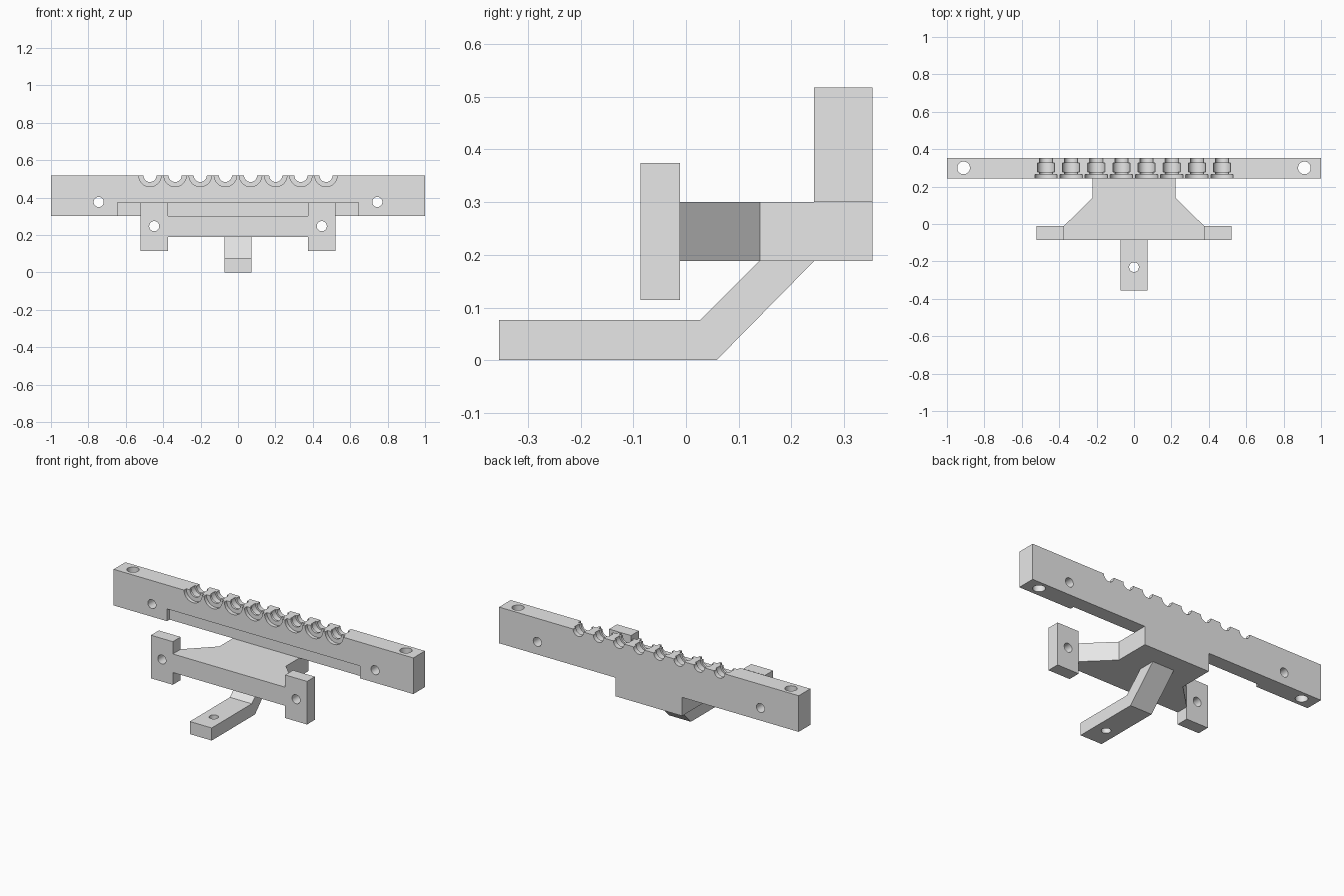
import bpy
import bmesh
from math import cos, sin, tau, radians

if "Cube" in bpy.data.objects:
    bpy.data.objects.remove(bpy.data.objects["Cube"])

grey = bpy.data.materials.new("plain grey")
grey.use_nodes = True
grey.diffuse_color = (0.8, 0.8, 0.8, 1)
grey.node_tree.nodes["Principled BSDF"].inputs["Base Color"].default_value = (0.8, 0.8, 0.8, 1)

# How a profile point (a, b) and a depth d map to x, y, z
PLACE = {
    "x": lambda a, b, d: (d, a, b),
    "y": lambda a, b, d: (a, d, b),
    "z": lambda a, b, d: (a, b, d),
}


def finish(bm, name):
    bmesh.ops.recalc_face_normals(bm, faces=bm.faces)
    mesh = bpy.data.meshes.new(name)
    bm.to_mesh(mesh)
    bm.free()
    mesh.materials.append(grey)
    obj = bpy.data.objects.new(name, mesh)
    bpy.context.collection.objects.link(obj)
    return obj


def loft(bm, rings):
    """Skin a stack of equal vertex rings and cap both ends."""
    rings = [[bm.verts.new(p) for p in ring] for ring in rings]
    for r, s in zip(rings, rings[1:]):
        n = len(r)
        for i in range(n):
            j = (i + 1) % n
            bm.faces.new((r[i], r[j], s[j], s[i]))
    bm.faces.new(rings[0])
    bm.faces.new(rings[-1])


def prism(name, axis, points, start, end):
    bm = bmesh.new()
    loft(bm, [[PLACE[axis](a, b, d) for a, b in points] for d in (start, end)])
    return finish(bm, name)


def rect(a0, a1, b0, b1):
    return [(a0, b0), (a1, b0), (a1, b1), (a0, b1)]


def mirrored(half):
    """Complete an outline across its first coordinate."""
    return half + [(-a, b) for a, b in reversed(half)]


def turned(name, axis, centres, profile, sides=40):
    """Round cutters; profile lists (radius, depth)."""
    bm = bmesh.new()
    for ca, cb in centres:
        loft(bm, [[PLACE[axis](ca + r * cos(tau * (i + 0.5) / sides),
                               cb + r * sin(tau * (i + 0.5) / sides), d)
                   for i in range(sides)] for r, d in profile])
    return finish(bm, name)


def cut(obj, cutter):
    cutter.hide_render = True
    mod = obj.modifiers.new("cut", "BOOLEAN")
    mod.operation = "DIFFERENCE"
    mod.solver = "EXACT"
    mod.object = cutter
    bpy.context.view_layer.objects.active = obj
    bpy.ops.object.modifier_apply(modifier=mod.name)
    bpy.data.objects.remove(cutter)


def drill(obj, axis, centres, radius):
    cut(obj, turned("drill", axis, centres, [(radius, -1), (radius, 1)]))


FRONT, BACK, TOP = 0.243, 0.354, 0.518
BASE, DECK = 0.188, 0.3

# Long top bar with a shallow recess along its lower front edge
bar = prism("top_bar", "y", rect(-1, 1, DECK, TOP), FRONT, BACK)
cut(bar, prism("recess", "y", rect(-0.644, 0.644, DECK - 0.05, 0.374), FRONT - 0.05, FRONT + 0.025))
drill(bar, "y", [(-0.745, 0.376), (0.745, 0.376)], 0.027)
drill(bar, "z", [(-0.911, 0.3), (0.911, 0.3)], 0.034)

# Row of eight stepped half-round cradles in the top edge
cradles = [((i - 3.5) * 0.1345, TOP) for i in range(8)]
steps = [(0.06, FRONT - 0.02), (0.06, FRONT + 0.022), (0.035, FRONT + 0.022),
         (0.035, FRONT + 0.036), (0.046, FRONT + 0.036), (0.046, FRONT + 0.083),
         (0.035, FRONT + 0.083), (0.035, BACK + 0.02)]
cut(bar, turned("cradle_cutter", "y", cradles, steps))

# Flared deck joining the bar to the front plate
deck = prism("flared_deck", "z",
             mirrored([(0.222, BACK), (0.222, 0.14), (0.375, -0.011)]), BASE, DECK)

# Front plate with two taller ears
plate = prism("front_plate", "y",
              mirrored([(0.375, DECK), (0.375, 0.374), (0.521, 0.374),
                        (0.521, 0.114), (0.375, 0.114), (0.375, BASE)]), -0.086, -0.011)
drill(plate, "y", [(-0.448, 0.247), (0.448, 0.247)], 0.027)

# Cranked arm below, reaching forward
arm = prism("lower_arm", "x",
            [(-0.355, 0), (0.058, 0), (0.243, BASE), (0.139, BASE), (0.027, 0.076), (-0.355, 0.076)],
            -0.073, 0.073)
drill(arm, "z", [(0, -0.231)], 0.026)

# Smooth the bores, keep the edges crisp
bpy.ops.object.select_all(action="DESELECT")
for part in (bar, deck, plate, arm):
    part.select_set(True)
bpy.context.view_layer.objects.active = bar
bpy.ops.object.shade_smooth_by_angle(angle=radians(30))
